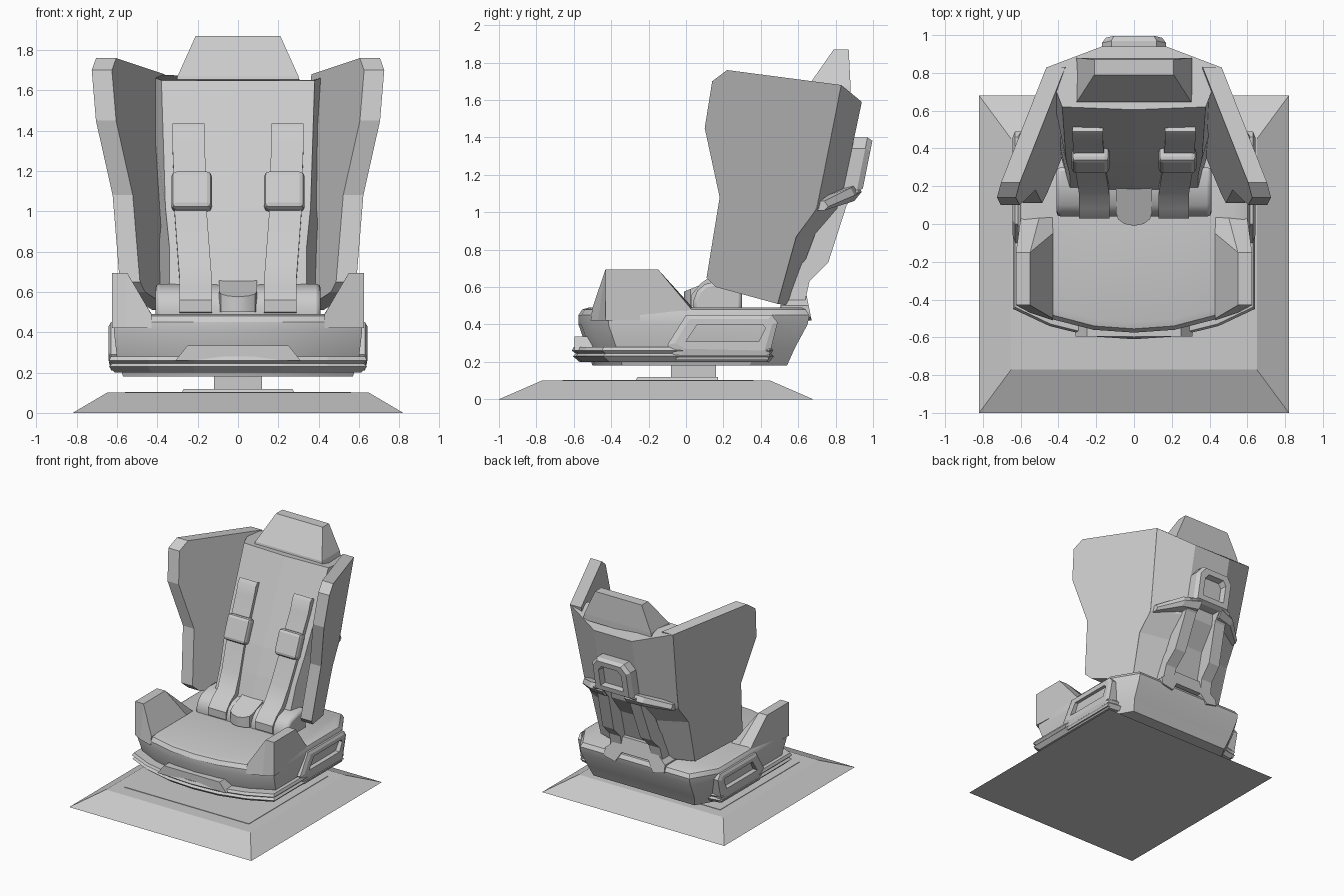
import bpy, bmesh
from mathutils import Vector, Matrix

if "Cube" in bpy.data.objects:
    bpy.data.objects.remove(bpy.data.objects["Cube"], do_unlink=True)

grey = bpy.data.materials.new("light_grey")
grey.use_nodes = True
COLOUR = (0.6, 0.6, 0.6, 1)
grey.diffuse_color = COLOUR
grey.node_tree.nodes["Principled BSDF"].inputs["Base Color"].default_value = COLOUR


def loft(name, rings, mirror=False, bevel=0, smooth=False):
    """Solid skinned through rings of equal length, capped at both ends."""
    bm = bmesh.new()
    rows = [[bm.verts.new(p) for p in ring] for ring in rings]
    n = len(rows[0])
    for a, b in zip(rows, rows[1:]):
        for i in range(n):
            j = (i + 1) % n
            bm.faces.new((a[i], a[j], b[j], b[i]))
    bm.faces.new(rows[0])
    bm.faces.new(rows[-1])
    bmesh.ops.recalc_face_normals(bm, faces=bm.faces)
    mesh = bpy.data.meshes.new(name)
    bm.to_mesh(mesh)
    bm.free()
    mesh.materials.append(grey)
    ob = bpy.data.objects.new(name, mesh)
    bpy.context.collection.objects.link(ob)
    if smooth:
        bpy.ops.object.select_all(action='DESELECT')
        ob.select_set(True)
        bpy.context.view_layer.objects.active = ob
        bpy.ops.object.shade_smooth_by_angle(angle=0.5)
    if bevel:
        mod = ob.modifiers.new("bevel", 'BEVEL')
        mod.width, mod.segments = bevel, 2
    if mirror:
        ob.modifiers.new("mirror", 'MIRROR')
    return ob


def rect(x, y0, y1, z):
    return [(-x, y0, z), (x, y0, z), (x, y1, z), (-x, y1, z)]


def side_prism(name, profile, x0, x1, **kw):
    """Extrude a (y, z) profile along x."""
    return loft(name, [[(x, y, z) for y, z in profile] for x in (x0, x1)], **kw)


def sym(half):
    """Complete a right-hand chain of points with its mirror image."""
    return half + [(-x, y, z) for x, y, z in reversed(half) if x]


def plan(z, w, front, back, corner=0.2):
    """Seat outline with a bowed front and clipped back corners."""
    return sym([(0, front, z), (.35 * w, front + .015, z), (.7 * w, front + .07, z),
                (w, front + .16, z), (w, back - corner, z), (.8 * w, back, z)])


# Floor plinth and swivel column
loft("plinth", [rect(.82, -1, .68, 0), rect(.65, -.77, .45, .1)])
loft("plinth_panel", [rect(.56, -.66, .36, .1), rect(.56, -.66, .36, .104)])
loft("swivel_plate", [rect(.28, -.27, .17, .1), rect(.27, -.26, .17, .118)])
loft("swivel_column", [rect(.12, -.08, .16, .11), rect(.12, -.08, .16, .2)])

# Seat tub and its trim
loft("seat_tub", [plan(.18, .57, -.5, .54), plan(.27, .6, -.53, .58),
                  plan(.4, .615, -.575, .65), plan(.45, .615, -.575, .66),
                  plan(.48, .6, -.555, .64), plan(.49, .58, -.52, .62)], smooth=True)
loft("trim_band", [plan(.2, .61, -.57, .45, .02), plan(.23, .64, -.605, .47, .02),
                   plan(.245, .625, -.59, .46, .02), plan(.26, .64, -.61, .47, .02),
                   plan(.28, .63, -.6, .46, .02)])
loft("trim_bump", [[(x, y, z) for x, z in ((-.31, .26), (-.25, .335), (.25, .335), (.31, .26))]
                   for y in (-.595, -.5)])

# Recessed frames on both flanks of the seat
outer = [(-.1, .29), (0, .45), (.46, .45), (.49, .41), (.44, .21), (-.05, .21)]
lip = [(-.06, .3), (.02, .43), (.44, .43), (.46, .4), (.42, .26), (.0, .27)]
hole = [(0, .31), (.06, .4), (.41, .4), (.425, .38), (.39, .31), (.1, .31)]
loft("flank_frame", [[(x, y, z) for y, z in ring] for x, ring in
                     ((.5, outer), (.63, outer), (.642, lip), (.642, hole), (.595, hole))],
     mirror=True)

# Thigh bolsters
loft("thigh_bolster", [
    [(.625, -.43, .42), (.625, -.43, .695), (.625, -.15, .695), (.6, .03, .48), (.6, .03, .42)],
    [(.55, -.47, .42), (.55, -.43, .695), (.55, -.15, .695), (.5, .04, .48), (.5, .04, .42)],
    [(.43, -.51, .42), (.43, -.5, .49), (.43, -.05, .492), (.43, .04, .485), (.43, .04, .42)],
], mirror=True)

# Backrest core: front edge, side corner and spine edge at each level
levels = [
    ((.38, .62, 1.65), (.46, .83, 1.68), (.17, .94, 1.59)),
    ((.36, .34, 1.02), (.42, .7, 1.02), (.17, .82, 1.02)),
    ((.34, .26, .82), (.43, .59, .87), (.17, .68, .85)),
    ((.34, .18, .6), (.42, .49, .51), (.17, .56, .5)),
]
loft("backrest", [sym([(0, a[1] - .015, a[2]), a, b, c]) for a, b, c in levels])

# Side wings lie in one slanted plane
wing = [(.1, 1.45), (.14, 1.7), (.22, 1.76), (.83, 1.68), (.7, 1.02),
        (.59, .87), (.49, .51), (.16, .6), (.11, .65), (.18, 1.08)]
loft("side_wing", [[(.535 - .375 * y + .143 * z - t, y, z) for y, z in wing]
                   for t in (0, .1)], mirror=True)

# Headrest
loft("headrest", [rect(.31, .64, .88, 1.62), rect(.3, .65, .88, 1.67), rect(.21, .79, .87, 1.87)])

# Lumbar roll along the foot of the backrest
side_prism("lumbar_roll", [(.3, .47), (.04, .47), (.04, .53), (.06, .58),
                           (.1, .615), (.2, .64), (.3, .64)], -.41, .41,
           bevel=.02, smooth=True)

# Harness straps, shoulder pads and buckle
path = [(.52, 1.41, .245), (.49, 1.435, .245), (.465, 1.41, .245), (.44, 1.33, .245),
        (.38, 1.2, .24), (.3, 1.0, .235), (.22, .8, .22), (.15, .67, .21),
        (.08, .62, .21), (.03, .56, .21), (.03, .5, .21)]
loft("harness_strap", [[(x - .08, y, z), (x + .08, y, z),
                        (x + .08, y + .04, z - .02), (x - .08, y + .04, z - .02)]
                       for y, z, x in path], mirror=True, smooth=True)
tilt = Matrix.Translation((.23, .33, 1.1)) @ Matrix.Rotation(-.38, 4, 'X')
loft("shoulder_pad", [[tilt @ Vector((x, y, z)) for x, z in
                       ((-.1, -.1), (.1, -.1), (.1, .1), (-.1, .1))]
                      for y in (-.035, .05)], mirror=True, bevel=.025)
buckle = [(0, -.01), (.05, 0), (.085, .025), (.095, .06), (.095, .2)]
loft("buckle", [sym([(x, y, .5) for x, y in buckle]),
                sym([(x, y, .58 + .4 * y) for x, y in buckle])], smooth=True)


# Rear harness unit with a sunken panel
def rear(scale, depth):
    chain = [(.17, -.14), (.17, .09), (.12, .15)]
    pts = [(x * scale, 1.25 + z * scale) for x, z in chain]
    pts += [(-x, z) for x, z in reversed(pts)]
    return [(x, .94 + .2 * (z - 1.1) - depth, z) for x, z in pts]


loft("rear_unit", [rear(1, .14), rear(1, .03), rear(.88, 0), rear(.6, 0), rear(.55, .05)])

# Rear brackets, support legs and lower yoke
loft("rear_bracket", [
    [(.1, .78, 1.04), (.1, .9, 1.06), (.1, .94, 1.11), (.1, .91, 1.15), (.1, .8, 1.13)],
    [(.24, .76, 1.03), (.24, .87, 1.05), (.24, .9, 1.09), (.24, .88, 1.13), (.24, .76, 1.1)],
    [(.4, .66, 1.01), (.4, .74, 1.01), (.4, .76, 1.03), (.4, .74, 1.06), (.4, .66, 1.06)],
], mirror=True)
leg = [(.93, 1.12), (.86, 1.04), (.76, .73), (.66, .63), (.62, .45),
       (.5, .48), (.54, .63), (.64, .75), (.78, 1.12)]
loft("support_leg", [[(x + .08 * (1.1 - z), y, z) for y, z in leg]
                     for x in (.09, .19)], mirror=True)
yoke = [(.12, .5), (.17, .42), (.27, .44), (.27, .5), (.14, .62)]
yoke += [(-x, z) for x, z in reversed(yoke)]
loft("lower_yoke", [[(x, y - .2 * (z - .43), z) for x, z in yoke] for y in (.52, .67)])
